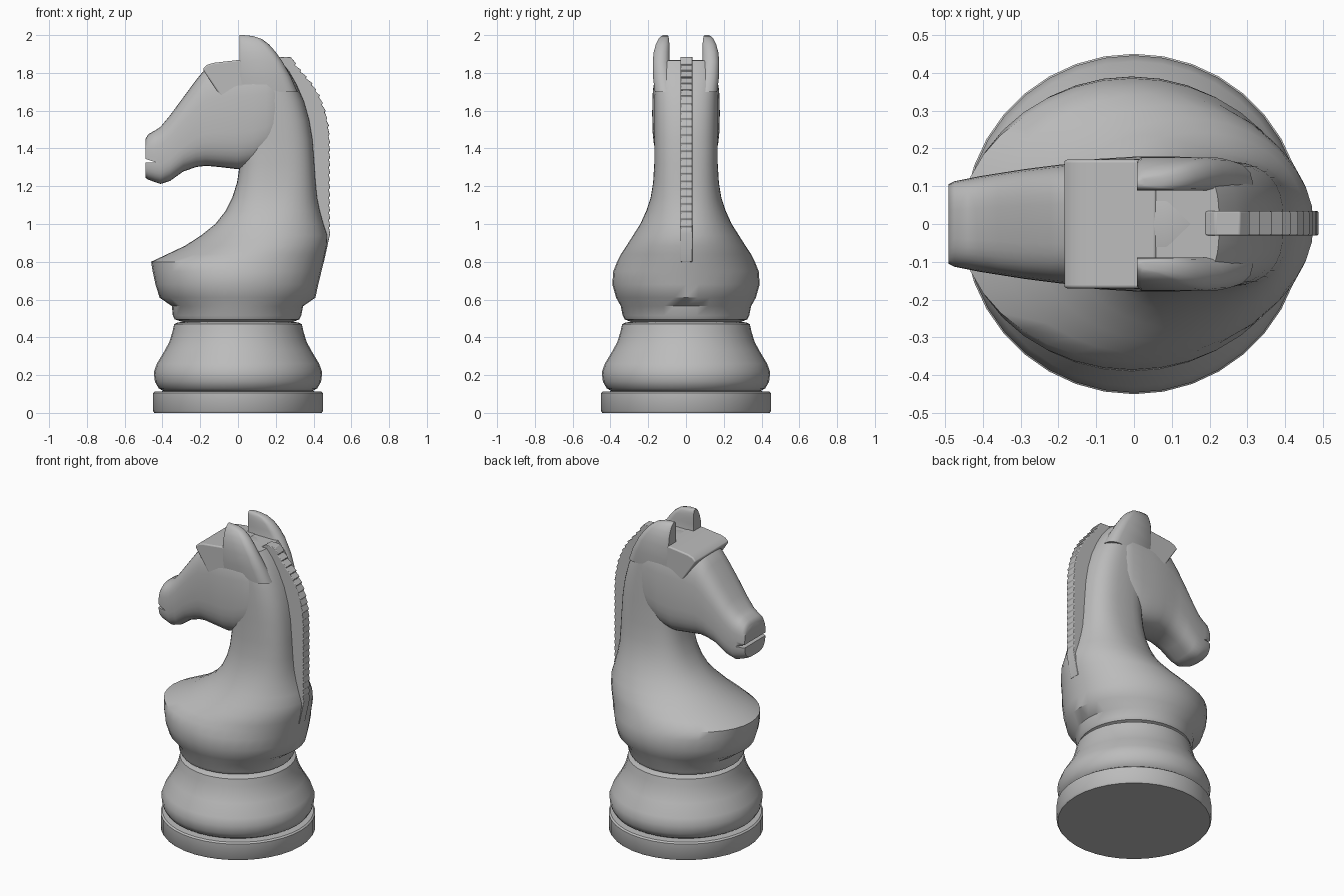
import bpy, bmesh, math
from math import cos, sin, pi

cube = bpy.data.objects.get("Cube")
if cube:
    bpy.data.objects.remove(cube, do_unlink=True)

grey = bpy.data.materials.new("plain grey")
grey.use_nodes = True
colour = (0.5, 0.5, 0.5, 1)
grey.diffuse_color = colour
grey.node_tree.nodes["Principled BSDF"].inputs["Base Color"].default_value = colour


def finish(bm, name, angle=35):
    bmesh.ops.recalc_face_normals(bm, faces=bm.faces)
    mesh = bpy.data.meshes.new(name)
    bm.to_mesh(mesh)
    bm.free()
    mesh.materials.append(grey)
    ob = bpy.data.objects.new(name, mesh)
    bpy.context.collection.objects.link(ob)
    bpy.ops.object.select_all(action='DESELECT')
    ob.select_set(True)
    bpy.context.view_layer.objects.active = ob
    bpy.ops.object.shade_smooth_by_angle(angle=math.radians(angle))
    return ob


def loft(name, rings, angle=35):
    """Skin a list of equally long point rings and cap both ends."""
    bm = bmesh.new()
    loops = [[bm.verts.new(p) for p in ring] for ring in rings]
    n = len(loops[0])
    for a, b in zip(loops, loops[1:]):
        for i in range(n):
            j = (i + 1) % n
            bm.faces.new((a[i], a[j], b[j], b[i]))
    bm.faces.new(loops[0])
    bm.faces.new(loops[-1])
    return finish(bm, name, angle)


def oval(lo, hi, half, power=2, n=36):
    """Rounded-box outline spanning lo..hi in one axis, +-half in the other."""
    mid, rad = (lo + hi) / 2, (hi - lo) / 2
    def bend(v):
        return math.copysign(abs(v) ** (2 / power), v)
    return [(mid + rad * bend(cos(2 * pi * i / n)), half * bend(sin(2 * pi * i / n)))
            for i in range(n)]


def prism(name, outline, y0, y1, bevel=0.0):
    """Extrude a side outline (x, z) between two y values."""
    ob = loft(name, [[(x, y, z) for x, z in outline] for y in (y0, y1)])
    if bevel:
        mod = ob.modifiers.new("rounding", 'BEVEL')
        mod.width, mod.segments = bevel, 3
        mod.limit_method = 'ANGLE'
    return ob


# Turned base: foot disc and waisted plinth
foot = [(.443, 0), (.45, .01), (.45, .105), (.44, .113), (.39, .115)]
plinth = [(.39, .113), (.42, .13), (.44, .165), (.446, .215), (.43, .26), (.385, .335),
          (.362, .38), (.347, .43), (.338, .47), (.32, .478), (.28, .485)]
for name, profile in (("foot", foot), ("plinth", plinth)):
    loft(name, [[(x, y, z) for x, y in oval(-r, r, r)] for r, z in profile])

# Chest and neck: z, front x, back x, half width, squareness
chest = [(.478, -.28, .28, .28, 2), (.495, -.335, .325, .325, 2), (.515, -.345, .335, .335, 2),
         (.565, -.35, .345, .345, 2), (.61, -.415, .41, .37, 2), (.68, -.437, .425, .39, 2),
         (.75, -.452, .442, .385, 2), (.80, -.46, .454, .365, 2), (.84, -.375, .463, .345, 2),
         (.885, -.28, .472, .315, 2), (.94, -.195, .475, .28, 2), (1.0, -.12, .455, .242, 2.1),
         (1.07, -.065, .435, .21, 2.3), (1.14, -.03, .42, .187, 2.5), (1.22, -.005, .412, .174, 2.7),
         (1.32, .01, .405, .168, 2.8), (1.45, .01, .395, .168, 2.8), (1.55, .01, .378, .168, 2.8),
         (1.65, .01, .35, .168, 2.8), (1.74, .01, .31, .166, 3), (1.81, .01, .27, .163, 3),
         (1.865, .01, .225, .155, 3)]
loft("chest_and_neck", [[(x, y, z) for x, y in oval(f, b, w, p)] for z, f, b, w, p in chest], 42)

# Head: x, jaw z, top z, half width
head_sections = [(-.49, 1.245, 1.45, .105), (-.475, 1.235, 1.475, .113), (-.44, 1.222, 1.495, .12),
                 (-.41, 1.212, 1.515, .126), (-.36, 1.228, 1.575, .134), (-.29, 1.278, 1.67, .145),
                 (-.22, 1.302, 1.765, .154), (-.17, 1.308, 1.825, .16), (-.1, 1.302, 1.855, .172),
                 (0, 1.29, 1.868, .178), (.08, 1.305, 1.868, .179), (.15, 1.34, 1.865, .177),
                 (.21, 1.4, 1.84, .165), (.25, 1.48, 1.76, .14)]
head = loft("head", [[(x, y, z) for z, y in oval(lo, hi, w, 3.2)]
                     for x, lo, hi, w in head_sections], 45)

# Mouth slit cut into the muzzle
slit = prism("mouth_cutter", [(-.52, 1.355), (-.52, 1.325), (-.43, 1.325)], -.2, .2)
slit.hide_render = True
slit.hide_set(True)
cut = head.modifiers.new("mouth", 'BOOLEAN')
cut.operation, cut.object, cut.solver = 'DIFFERENCE', slit, 'EXACT'

# Brow wedge overhanging the face
prism("brow", [(-.187, 1.82), (-.085, 1.665), (.04, 1.72), (.06, 1.868), (0, 1.868),
               (-.13, 1.853), (-.165, 1.842)], -.17, .17, .008)

# Ears: z, back x, inner y, outer y, each flat in front and rounded behind
ear = [(1.70, .315, .05, .165), (1.78, .28, .07, .175), (1.86, .235, .088, .176),
       (1.91, .2, .088, .171), (1.95, .165, .088, .16), (1.98, .125, .09, .145),
       (1.995, .08, .094, .13), (2.0, .03, .1, .12)]
for side, label in ((1, "left"), (-1, "right")):
    rings = []
    for z, back, y0, y1 in ear:
        mid, half = (y0 + y1) / 2, (y1 - y0) / 2
        ring = [(.008, side * y0, z), (.008, side * (y1 - .01), z), (.02, side * y1, z)]
        ring += [(back - half + half * sin(a * pi / 6), side * (mid + half * cos(a * pi / 6)), z)
                 for a in range(7)]
        rings.append(ring)
    loft(label + "_ear", rings, 45)

# Mane: thin crest with a notched rear edge
crest = [(.17, 1.85), (.215, 1.885), (.28, 1.883), (.335, 1.815), (.395, 1.745), (.435, 1.68),
         (.465, 1.6), (.482, 1.52), (.488, 1.43), (.488, .95)]
outer = []
for (x0, z0), (x1, z1) in zip(crest, crest[1:]):
    steps = max(1, round(math.hypot(x1 - x0, z1 - z0) / .04))
    for s in range(steps):
        t = s / steps
        x, z = x0 + (x1 - x0) * t, z0 + (z1 - z0) * t
        outer.append((x, z))
        if x > .3:
            outer.append((x - .007, z - .008))
outer += [(.488, .95), (.455, .8)]
inner = [(.38, .8), (.38, 1.2), (.36, 1.5), (.3, 1.68), (.2, 1.8)]
prism("mane", outer + inner, -.03, .034, .004)
